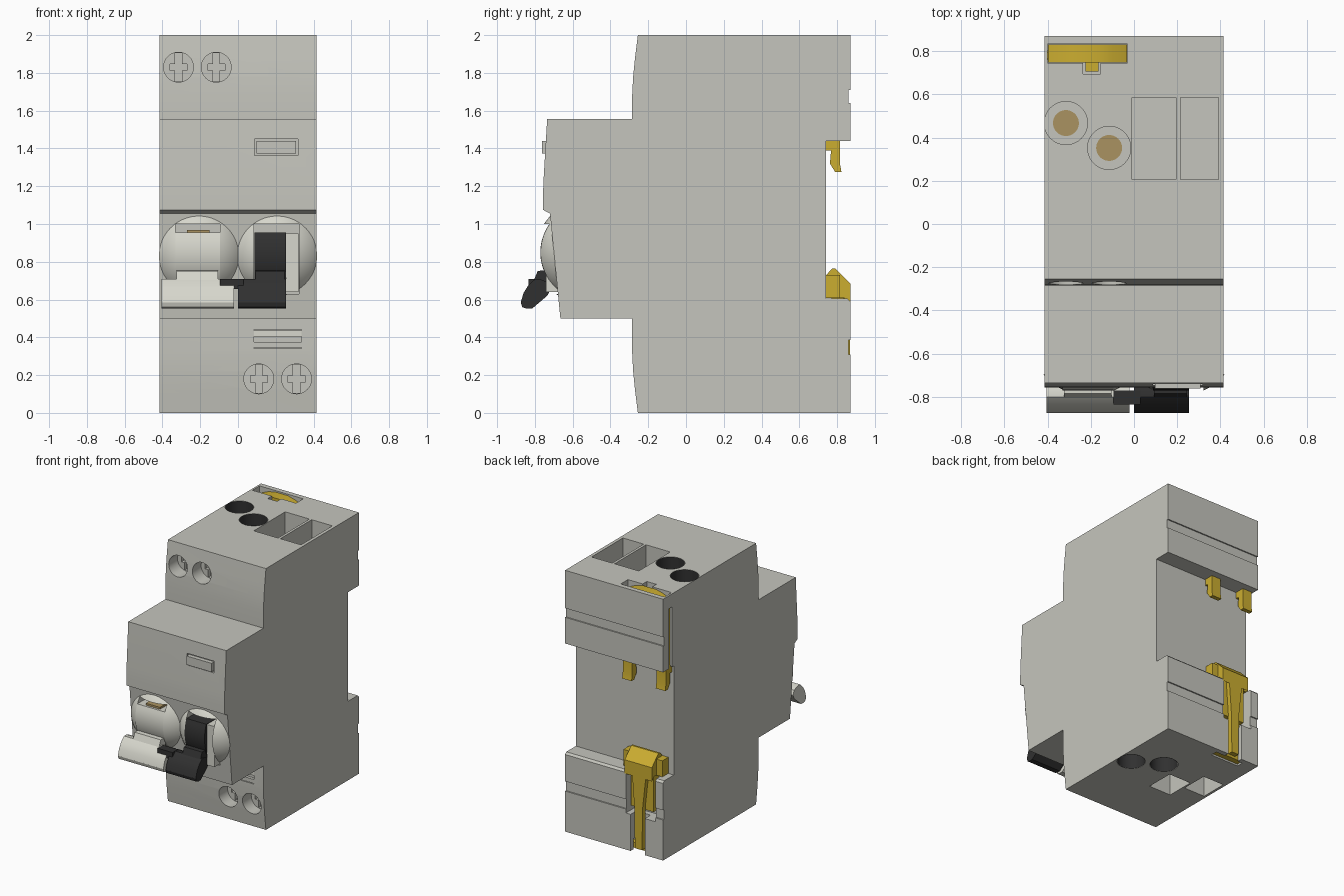
import bpy, bmesh, math
from mathutils import Matrix, Vector

if "Cube" in bpy.data.objects:
    bpy.data.objects.remove(bpy.data.objects["Cube"], do_unlink=True)


def material(name, r, g, b):
    m = bpy.data.materials.new(name)
    m.use_nodes = True
    m.diffuse_color = (r, g, b, 1)
    m.node_tree.nodes["Principled BSDF"].inputs["Base Color"].default_value = (r, g, b, 1)
    return m


GREY = material("housing grey", .56, .56, .51)
PALE = material("pale lever grey", .68, .68, .61)
BLACK = material("black plastic", .03, .03, .03)
YELLOW = material("yellow clip", .6, .42, .03)
BRASS = material("brass terminal", .4, .29, .12)
parts = []


def finish(name, bm, mat):
    bmesh.ops.recalc_face_normals(bm, faces=bm.faces)
    mesh = bpy.data.meshes.new(name)
    bm.to_mesh(mesh)
    bm.free()
    ob = bpy.data.objects.new(name, mesh)
    bpy.context.collection.objects.link(ob)
    mesh.materials.append(mat)
    parts.append(ob)
    return ob


def prism(name, pts, lo, hi, axis, mat):
    """Extrude a 2D outline along an axis; outline uses the other two axes in order."""
    i = "xyz".index(axis)
    bm = bmesh.new()
    verts = []
    for p in pts:
        co = list(p)
        co.insert(i, lo)
        verts.append(bm.verts.new(co))
    face = bm.faces.new(verts)
    new = bmesh.ops.extrude_face_region(bm, geom=[face])["geom"]
    move = Vector((0, 0, 0))
    move[i] = hi - lo
    bmesh.ops.translate(bm, vec=move, verts=[v for v in new if isinstance(v, bmesh.types.BMVert)])
    return finish(name, bm, mat)


def box(name, x, y, z, mat):
    return prism(name, [(x[0], y[0]), (x[1], y[0]), (x[1], y[1]), (x[0], y[1])], *z, "z", mat)


def circle(cx, cy, r, n=40):
    return [(cx + r * math.cos(2 * math.pi * k / n), cy + r * math.sin(2 * math.pi * k / n))
            for k in range(n)]


def cut(target, cutter):
    mod = target.modifiers.new("cut", "BOOLEAN")
    mod.operation, mod.solver, mod.object = "DIFFERENCE", "EXACT", cutter
    bpy.context.view_layer.objects.active = target
    bpy.ops.object.modifier_apply(modifier=mod.name)
    parts.remove(cutter)
    bpy.data.objects.remove(cutter, do_unlink=True)


def cut_box(target, x, y, z):
    cut(target, box("cutter", x, y, z, GREY))


# Housing: stepped side outline with a rail notch and two shallow back grooves
outline = [(-.255, 2), (-.27, 1.88), (-.28, 1.78), (-.285, 1.68), (-.285, 1.555), (-.735, 1.555),
           (-.755, 1.22), (-.757, 1.14), (-.757, 1.075), (-.72, 1.055), (-.665, .5), (-.285, .5),
           (-.285, .32), (-.28, .22), (-.27, .12), (-.255, 0), (.87, 0), (.87, .31), (.86, .31),
           (.86, .385), (.87, .385), (.87, .59), (.855, .605), (.74, .605), (.74, 1.44), (.87, 1.44),
           (.87, 1.64), (.86, 1.64), (.86, 1.71), (.87, 1.71), (.87, 2)]
housing = prism("housing", outline, -.415, .415, "x", GREY)

# Round cable entries with dark sleeves and brass contacts, top and bottom
for end, z, inner, spots in (("top", 2, 1.82, [(-.315, .467), (-.115, .352)]),
                             ("bottom", 0, .18, [(.315, .345), (.11, .46)])):
    out = z + .1 if z else -.1
    for k, (x, y) in enumerate(spots):
        cut(housing, prism("cutter", circle(x, y, .1), min(inner, out), max(inner, out), "z", GREY))
        bm = bmesh.new()
        bmesh.ops.create_cone(bm, cap_ends=False, segments=40, radius1=.098, radius2=.098, depth=.18,
                              matrix=Matrix.Translation((x, y, (z + inner) / 2)))
        sleeve = finish(f"{end}_sleeve_{k}", bm, BLACK)
        sleeve.data.flip_normals()
        step = .005 if z else -.005
        prism(f"{end}_contact_{k}", circle(x, y, .06), min(inner, inner + step),
              max(inner, inner + step), "z", BRASS)

# Rectangular wells
for x in ((-.01, .195), (.215, .39)):
    cut_box(housing, x, (.205, .585), (1.75, 2.1))
cut_box(housing, (-.2, -.01), (.16, .38), (-.1, .25))
cut_box(housing, (-.395, -.215), (.3, .51), (-.1, .25))

# Recessed terminal screws with crossed slots
for z, xs in ((1.83, (-.315, -.115)), (.18, (.11, .31))):
    for x in xs:
        cut(housing, prism("cutter", circle(x, z, .079), -.4, -.17, "y", GREY))
        cut_box(housing, (x - .018, x + .018), (-.2, -.145), (z - .075, z + .075))
        cut_box(housing, (x - .045, x + .045), (-.2, -.145), (z - .018, z + .018))

# Test button in its recess
cut_box(housing, (.088, .318), (-.9, -.73), (1.363, 1.45))
box("test_button", (.098, .308), (-.762, -.72), (1.373, 1.44), GREY)

# Label holder below the levers
cut_box(housing, (.085, .335), (-.4, -.262), (.34, .442))
box("label_holder_top", (.085, .335), (-.285, -.255), (.405, .435), PALE)
box("label_holder_bottom", (.085, .335), (-.285, -.255), (.345, .375), GREY)

# Slots for the spring clips in the back, top, bottom and side
cut_box(housing, (-.4, -.03), (.745, .832), (1.9, 2.1))
cut_box(housing, (-.235, -.155), (.695, .76), (1.9, 2.1))
cut_box(housing, (-.5, -.385), (.76, .8), (1.4, 1.9))
cut_box(housing, (-.35, -.1), (.76, 1), (.28, .7))
cut_box(housing, (-.26, -.14), (.8, 1), (-.1, .3))
cut_box(housing, (-.3, -.06), (.78, .832), (-.1, .08))

# Lever domes: spherical caps on the sloping front, slotted for the levers
hub_y, hub_z = -.515, .85
for side, cx, slot in (("right", -.207, (-.33, -.095)), ("left", .207, (.085, .322))):
    bm = bmesh.new()
    bmesh.ops.create_uvsphere(bm, u_segments=64, v_segments=48, radius=.28,
                              matrix=Matrix.Translation((cx, hub_y, hub_z)))
    ring = bmesh.ops.bisect_plane(bm, geom=bm.verts[:] + bm.edges[:] + bm.faces[:],
                                  plane_co=(0, -.697, .83), plane_no=(0, -1, -.1), clear_inner=True)
    bmesh.ops.holes_fill(bm, edges=[e for e in bm.edges if e.is_boundary])
    dome = finish(f"{side}_dome", bm, PALE)
    for target in (dome, housing):
        cut_box(target, slot, (-.9, -.56), (.63, 1.0))

# Lever drums, stems and grips
drum = [(hub_y - .255 * math.cos(a), hub_z + .255 * math.sin(a))
        for a in (math.radians(24 - 6 * k) for k in range(13))] + [(-.565, .63), (-.565, .95)]
grip = [(-.73, .69), (-.77, .707), (-.80, .708), (-.835, .675), (-.86, .635), (-.875, .585),
        (-.867, .56), (-.845, .552), (-.815, .552), (-.77, .59), (-.735, .62), (-.715, .655)]
for side, x, gx, mat in (("right", (-.33, -.095), (-.405, -.02), PALE),
                         ("left", (.087, .255), (0, .255), BLACK)):
    prism(f"{side}_lever_drum", drum, *x, "x", mat)
    prism(f"{side}_lever_stem", [(-.72, .755), (-.785, .752), (-.81, .69), (-.73, .66)],
          x[0] + .005, x[1] - .01, "x", mat)
    prism(f"{side}_lever_grip", grip, *gx, "x", mat)
box("left_lever_filler", (.255, .32), (-.74, -.56), (.64, .95), PALE)
box("lever_link", (-.095, .03), (-.835, -.77), (.655, .71), BLACK)
box("trip_flag", (-.27, -.15), (-.73, -.6), (.94, .968), BRASS)

# Upper spring clip: arched bridge, tab and two hooked legs
prism("upper_clip_bridge", [(-.398, 1.91), (-.032, 1.91), (-.032, 1.945), (-.1, 1.975), (-.16, 1.99),
                            (-.27, 1.99), (-.33, 1.975), (-.398, 1.945)], .747, .83, "y", YELLOW)
box("upper_clip_tab", (-.225, -.165), (.705, .75), (1.91, 1.96), YELLOW)
hook = [(.742, 1.45), (.815, 1.45), (.815, 1.32), (.823, 1.275), (.79, 1.275), (.762, 1.32),
        (.768, 1.39), (.742, 1.39)]
for k, x in enumerate(((-.4, -.32), (-.115, -.035))):
    prism(f"upper_clip_hook_{k}", hook, *x, "x", YELLOW)
box("upper_clip_leg", (-.4, -.38), (.765, .795), (1.42, 1.89), YELLOW)

# Lower rail clip: sloped head, inner block, tapering tongue and foot
prism("lower_clip_head", [(.742, .607), (.742, .73), (.775, .765), (.79, .765), (.87, .685),
                          (.87, .58), (.84, .607)], -.32, -.09, "x", YELLOW)
for k, x in enumerate(((-.37, -.32), (-.09, -.04))):
    box(f"lower_clip_ear_{k}", x, (.742, .815), (.607, .73), YELLOW)
box("lower_clip_block", (-.31, -.12), (.77, .835), (.33, .62), YELLOW)
prism("lower_clip_tongue", [(-.27, .62), (-.15, .62), (-.17, .35), (-.175, .03), (-.235, .03),
                            (-.24, .35)], .83, .868, "y", YELLOW)
box("lower_clip_foot", (-.295, -.065), (.785, .83), (.01, .05), YELLOW)

# Smooth the curved surfaces and keep hard edges crisp
bpy.ops.object.select_all(action="DESELECT")
for ob in parts:
    ob.select_set(True)
bpy.context.view_layer.objects.active = housing
bpy.ops.object.shade_smooth_by_angle(angle=math.radians(25))
